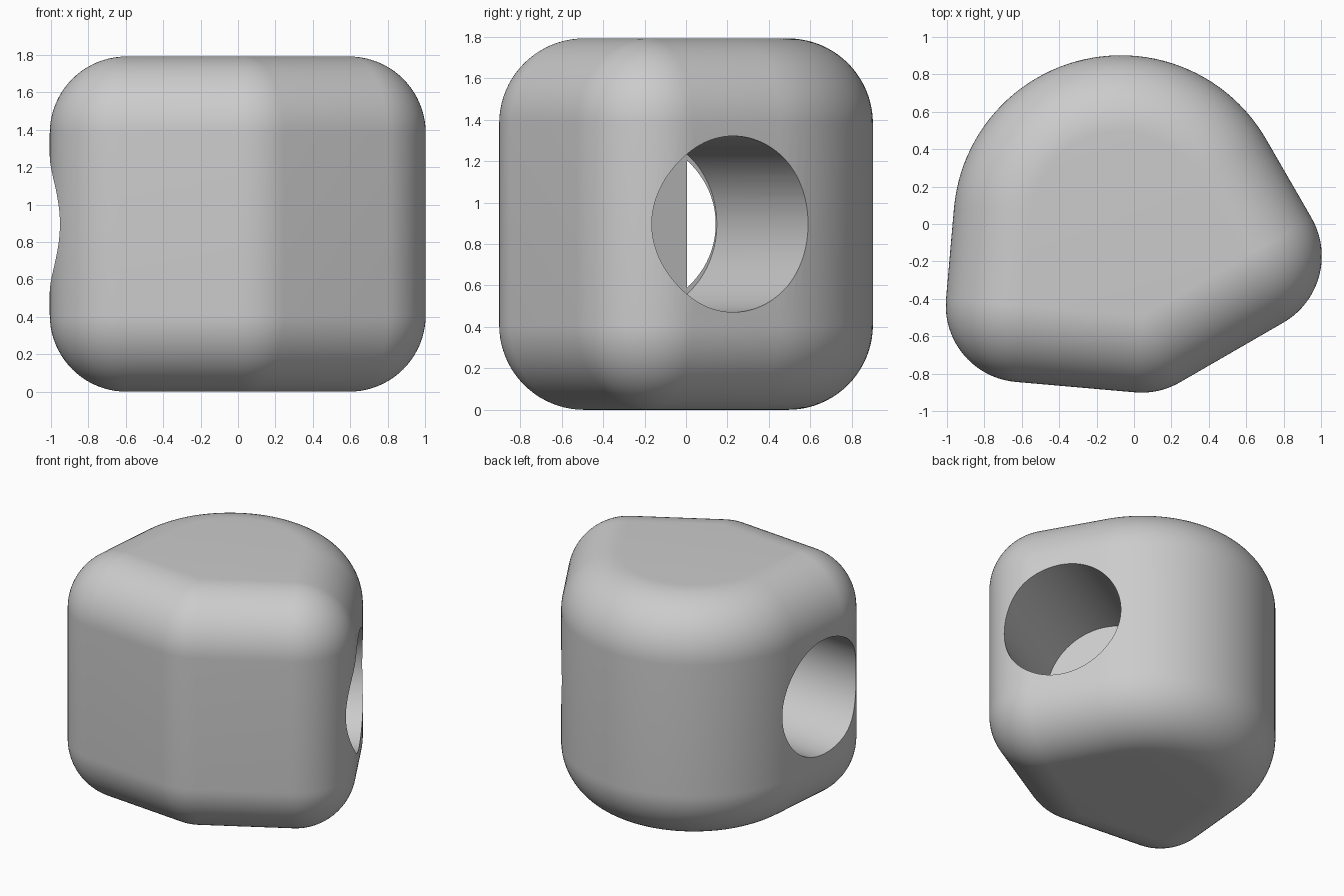
import bpy
import bmesh
from math import cos, sin, radians, pi
from mathutils import Matrix, Vector

cube = bpy.data.objects.get("Cube")
if cube:
    bpy.data.objects.remove(cube, do_unlink=True)

CENTRE = Vector((-0.07, 0.006, 0))
HALF = 0.896          # half height, and distance from the centre to every side
FILLET = 0.41         # rounding of all edges
CORE = HALF - FILLET
RIGHT, LEFT = 30, 175  # directions of the two bored faces, in degrees
BORE = 0.425

grey = bpy.data.materials.new("plain grey")
grey.use_nodes = True
colour = (0.6, 0.6, 0.6, 1)
grey.diffuse_color = colour
grey.node_tree.nodes["Principled BSDF"].inputs["Base Color"].default_value = colour


def direction(degrees):
    return Vector((cos(radians(degrees)), sin(radians(degrees)), 0))


def finish(bm, name):
    bmesh.ops.recalc_face_normals(bm, faces=bm.faces)
    mesh = bpy.data.meshes.new(name)
    bm.to_mesh(mesh)
    bm.free()
    obj = bpy.data.objects.new(name, mesh)
    bpy.context.collection.objects.link(obj)
    mesh.materials.append(grey)
    return obj


# Outline: core points, each paired with its outward direction
outline = []
for i in range(49):
    d = direction(RIGHT + (LEFT - RIGHT) * i / 48)
    outline.append((CENTRE + d * CORE, d))
for start, end in ((LEFT, LEFT + 90), (LEFT + 90, RIGHT + 270), (RIGHT + 270, RIGHT + 360)):
    corner = CENTRE + direction((start + end) / 2) * CORE / cos(radians(end - start) / 2)
    for i in range(21):
        outline.append((corner, direction(start + (end - start) * i / 20)))

# Body: rings of the outline, swept round the fillet at the bottom and top
bm = bmesh.new()
rings = []
STEPS = 20
for side, base in ((0, FILLET), (1, 2 * HALF - FILLET)):
    for i in range(STEPS + 1):
        a = (i / STEPS - 1 + side) * pi / 2
        z = Vector((0, 0, base + FILLET * sin(a)))
        rings.append([bm.verts.new(p + d * FILLET * cos(a) + z) for p, d in outline])
count = len(outline)
for low, high in zip(rings, rings[1:]):
    for i in range(count):
        j = (i + 1) % count
        bm.faces.new((low[i], low[j], high[j], high[i]))
bm.faces.new(rings[0])
bm.faces.new(rings[-1])
bmesh.ops.remove_doubles(bm, verts=bm.verts, dist=1e-4)
body = finish(bm, "rounded_body")

# Bores: one square to each face, both ending flat above the centre line
bpy.context.view_layer.objects.active = body
body.select_set(True)
for name, angle, turn, shift in (("right_bore", RIGHT, -90, 0.26), ("left_bore", LEFT, 90, 0.295)):
    length = 1.5
    axis = direction(angle)
    spot = CENTRE + direction(angle + turn) * shift + axis * length / 2
    spot.z = HALF
    bm = bmesh.new()
    bmesh.ops.create_cone(
        bm, cap_ends=True, segments=96, radius1=BORE, radius2=BORE, depth=length,
        matrix=Matrix.Translation(spot) @ axis.to_track_quat("Z", "Y").to_matrix().to_4x4())
    cutter = finish(bm, name)
    cutter.hide_render = True
    cut = body.modifiers.new(name, "BOOLEAN")
    cut.operation = "DIFFERENCE"
    cut.solver = "EXACT"
    cut.object = cutter
    bpy.ops.object.modifier_apply(modifier=cut.name)
    bpy.data.objects.remove(cutter, do_unlink=True)

bpy.ops.object.shade_smooth_by_angle(angle=radians(30))
